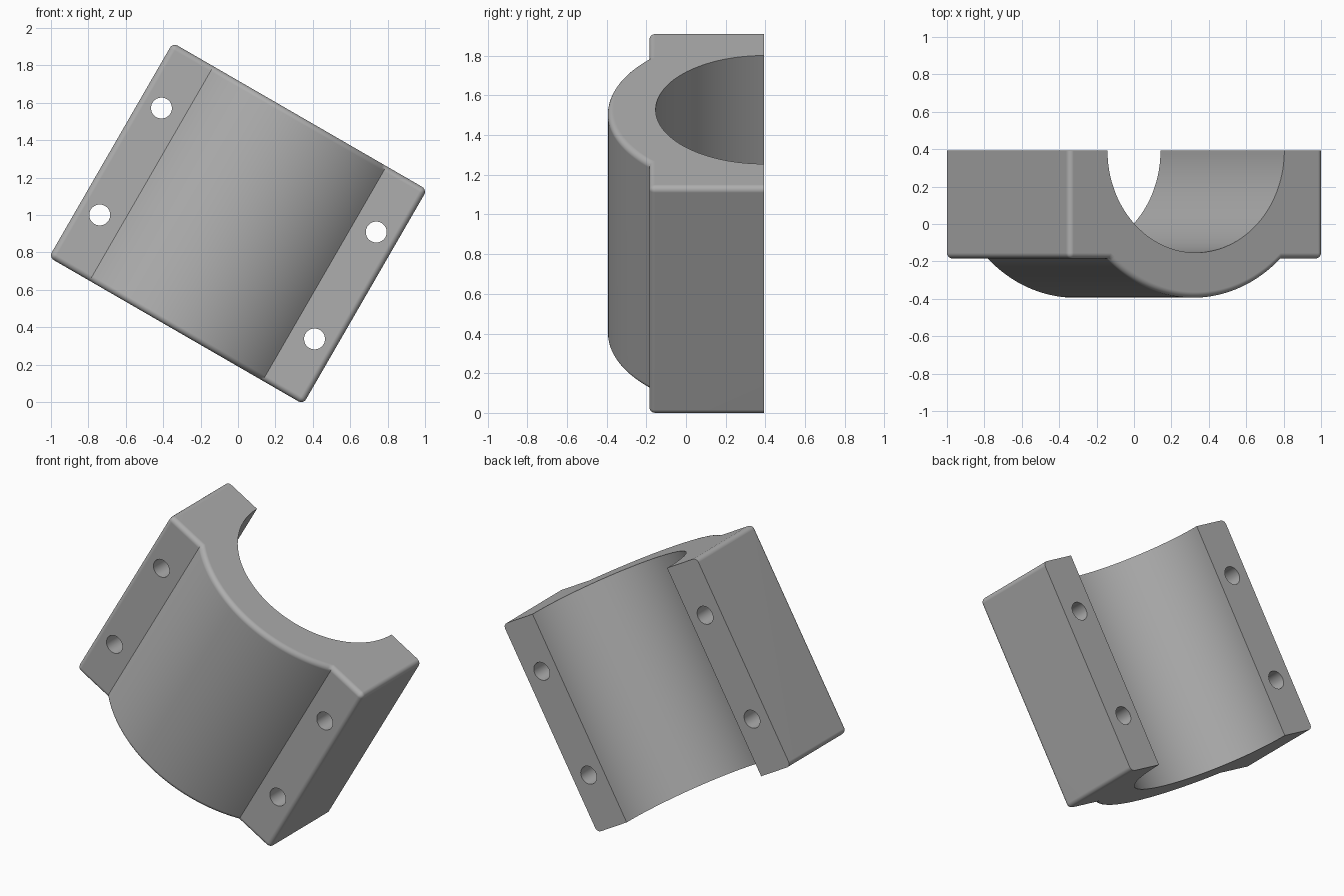
import bpy, bmesh, math
from mathutils import Matrix, Vector

cube = bpy.data.objects.get("Cube")
if cube:
    bpy.data.objects.remove(cube, do_unlink=True)

HALF_W, HALF_L = 0.785, 0.662      # half width and half length of the block
BACK, FLANGE = 0.393, -0.185       # split plane and flange face
R_OUT, R_BORE = 0.787, 0.546
R_HOLE, HOLE_U, HOLE_V = 0.056, 0.663, 0.33
FILLET = 0.03

grey = bpy.data.materials.new("plain grey")
grey.use_nodes = True
colour = (0.42, 0.42, 0.42, 1)
grey.diffuse_color = colour
grey.node_tree.nodes["Principled BSDF"].inputs["Base Color"].default_value = colour


def make_object(name, bm):
    mesh = bpy.data.meshes.new(name)
    bm.to_mesh(mesh)
    bm.free()
    mesh.materials.append(grey)
    obj = bpy.data.objects.new(name, mesh)
    bpy.context.collection.objects.link(obj)
    return obj


def cutter(name, radius, depth, matrix, sides):
    bm = bmesh.new()
    bmesh.ops.create_cone(bm, cap_ends=True, segments=sides, radius1=radius,
                          radius2=radius, depth=depth, matrix=matrix)
    obj = make_object(name, bm)
    obj.hide_render = True
    return obj


# Housing profile: flanges either side of a round outer shell
half_angle = math.acos((BACK - FLANGE) / R_OUT)
steps = 56
profile = [(-HALF_W, BACK), (-HALF_W, FLANGE)]
for i in range(steps + 1):
    a = half_angle * (2 * i / steps - 1)
    profile.append((R_OUT * math.sin(a), BACK - R_OUT * math.cos(a)))
profile += [(HALF_W, FLANGE), (HALF_W, BACK)]

bm = bmesh.new()
face = bm.faces.new([bm.verts.new((u, y, -HALF_L)) for u, y in profile])
ext = bmesh.ops.extrude_face_region(bm, geom=[face])
bmesh.ops.translate(bm, vec=(0, 0, 2 * HALF_L),
                    verts=[g for g in ext["geom"] if isinstance(g, bmesh.types.BMVert)])
bmesh.ops.recalc_face_normals(bm, faces=bm.faces[:])


# Round every outer edge except those on the split plane
def is_rounded(edge):
    a, b = (v.co for v in edge.verts)
    if a.y > BACK - 0.001 and b.y > BACK - 0.001:
        return False
    at_end = abs(a.z - b.z) < 0.001
    at_side = abs(a.x) > HALF_W - 0.001 and abs(b.x) > HALF_W - 0.001
    return at_end or at_side


bmesh.ops.bevel(bm, geom=[e for e in bm.edges if is_rounded(e)], offset=FILLET,
                offset_type='OFFSET', segments=5, profile=0.5, affect='EDGES',
                clamp_overlap=False)
housing = make_object("bearing_housing", bm)

# Bore and four bolt holes
cutters = [cutter("bore_cutter", R_BORE, 4 * HALF_L,
                  Matrix.Translation((0, BACK, 0)), 128)]
for su in (-1, 1):
    for sv in (-1, 1):
        place = Matrix.Translation(Vector((su * HOLE_U, 0, sv * HOLE_V)))
        cutters.append(cutter("bolt_hole_cutter", R_HOLE, 2,
                              place @ Matrix.Rotation(math.pi / 2, 4, 'X'), 32))

bpy.ops.object.select_all(action='DESELECT')
bpy.context.view_layer.objects.active = housing
housing.select_set(True)
for c in cutters:
    mod = housing.modifiers.new("cut", 'BOOLEAN')
    mod.operation = 'DIFFERENCE'
    mod.solver = 'EXACT'
    mod.object = c
    bpy.ops.object.modifier_apply(modifier=mod.name)
    bpy.data.objects.remove(c, do_unlink=True)

# Tilt the finished part and stand it on the ground
housing.data.transform(Matrix.Rotation(math.radians(30), 4, 'Y'))
lowest = min(v.co.z for v in housing.data.vertices)
housing.data.transform(Matrix.Translation((0, 0, -lowest)))

bpy.ops.object.shade_smooth_by_angle(angle=math.radians(30))
normals = housing.modifiers.new("even shading", 'WEIGHTED_NORMAL')
normals.keep_sharp = True
